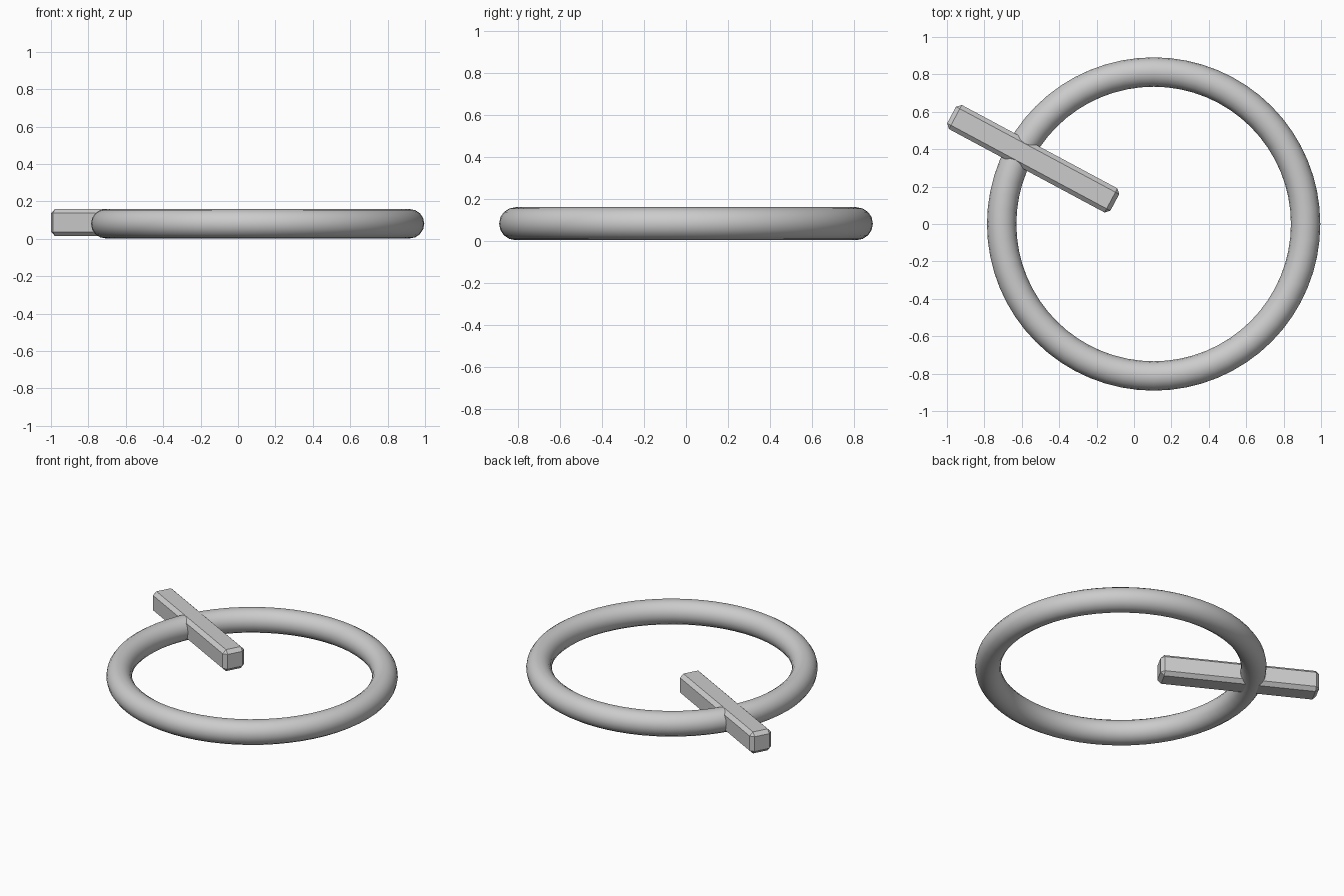
import bpy
from math import radians

if "Cube" in bpy.data.objects:
    bpy.data.objects.remove(bpy.data.objects["Cube"])

# Round ring lying flat
bpy.ops.mesh.primitive_torus_add(
    location=(0.105, 0, 0.081), major_radius=0.8125, minor_radius=0.0785,
    major_segments=64, minor_segments=16)
ring = bpy.context.object
ring.name = "ring"
bpy.ops.object.shade_smooth()

# Square pin crossing the ring radially, with chamfered edges
bpy.ops.mesh.primitive_cube_add(
    size=1, location=(-0.539, 0.349, 0.0875), rotation=(0, 0, radians(-28.2)))
pin = bpy.context.object
pin.name = "crossing_pin"
pin.scale = (0.99, 0.146, 0.145)
bpy.ops.object.transform_apply(location=False, rotation=False, scale=True)
chamfer = pin.modifiers.new("chamfer", 'BEVEL')
chamfer.width = 0.023
chamfer.segments = 1
chamfer.limit_method = 'NONE'
